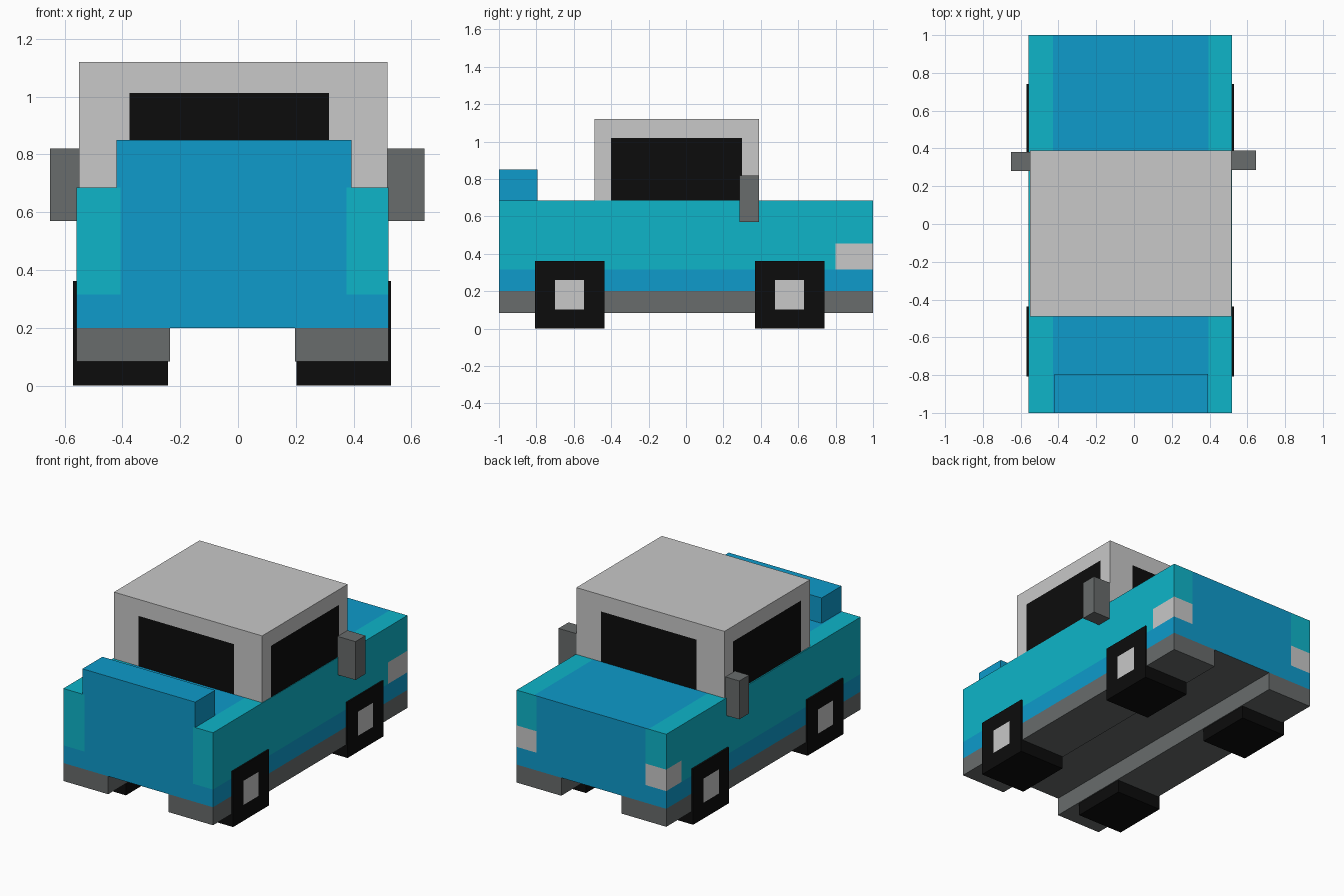
import bpy, bmesh
from mathutils import Vector

if "Cube" in bpy.data.objects:
    bpy.data.objects.remove(bpy.data.objects["Cube"])

# one material per flat colour
COLOURS = {
    "blue": (0.0044, 0.328, 0.597),
    "teal": (0.0044, 0.462, 0.584),
    "light grey": (0.578, 0.578, 0.578),
    "dark grey": (0.138, 0.149, 0.149),
    "black": (0.0037, 0.0037, 0.0037),
}
MATS = {}
for name, rgb in COLOURS.items():
    MATS[name] = bpy.data.materials.new(name)
    MATS[name].diffuse_color = (*rgb, 1)


def box(name, x, y, z, colours, cuts=((), (), ()), rule=None):
    """Box from axis ranges, sliced at the cut values, coloured by rule(centre, normal)."""
    bm = bmesh.new()
    bmesh.ops.create_cube(bm, size=1)
    for v in bm.verts:
        v.co = Vector([r[0] + (c + 0.5) * (r[1] - r[0]) for c, r in zip(v.co, (x, y, z))])
    for axis, values in enumerate(cuts):
        n = Vector((0, 0, 0))
        n[axis] = 1
        for value in values:
            bmesh.ops.bisect_plane(bm, geom=bm.verts[:] + bm.edges[:] + bm.faces[:],
                                   plane_co=n * value, plane_no=n)
    bm.normal_update()
    if rule:
        for f in bm.faces:
            f.material_index = colours.index(rule(f.calc_center_median(), f.normal))
    mesh = bpy.data.meshes.new(name)
    bm.to_mesh(mesh)
    bm.free()
    for c in colours:
        mesh.materials.append(MATS[c])
    ob = bpy.data.objects.new(name, mesh)
    bpy.context.collection.objects.link(ob)
    return ob


# body: teal sides and corners, blue middle and sill, lights at the rear corners
def body_colour(c, n):
    if n.z < -0.5:
        return "dark grey"
    if n.z > 0.5:
        return "blue" if -0.43 < c.x < 0.394 else "teal"
    if c.z < 0.315:
        return "blue"
    if abs(n.y) > 0.5:
        if -0.407 < c.x < 0.376:
            return "blue"
        return "light grey" if n.y > 0 and c.z < 0.455 else "teal"
    light_start = 0.8 if n.x > 0 else 0.845
    return "light grey" if c.y > light_start and c.z < 0.455 else "teal"


box("body", (-0.558, 0.52), (-1, 1), (0.2, 0.685),
    ["blue", "teal", "light grey", "dark grey"],
    ((-0.43, -0.407, 0.376, 0.394), (0.8, 0.845), (0.315, 0.455)), body_colour)


# cab: black windows on all four sides
def cab_colour(c, n):
    if abs(n.z) > 0.5 or c.z > (1.02 if abs(n.x) > 0.5 else 1.012):
        return "light grey"
    if abs(n.x) > 0.5:
        inside = -0.4 < c.y < 0.3
    elif n.y < 0:
        inside = -0.375 < c.x < 0.315
    else:
        inside = -0.35 < c.x < 0.338
    return "black" if inside else "light grey"


box("cab", (-0.55, 0.517), (-0.49, 0.39), (0.685, 1.12), ["light grey", "black"],
    ((-0.375, -0.35, 0.315, 0.338), (-0.4, 0.3), (1.012, 1.02)), cab_colour)

# raised block at the front end
box("front_block", (-0.42, 0.392), (-1, -0.795), (0.685, 0.85), ["blue"])

# sides: skirts, mirrors and wheels with light hubs
for side, skirt, mirror, mirror_y, wheel in (
        ("left", (-0.558, -0.235), (-0.65, -0.55), (0.28, 0.38), (-0.57, -0.242)),
        ("right", (0.198, 0.52), (0.517, 0.645), (0.287, 0.39), (0.202, 0.53))):
    box(side + "_skirt", skirt, (-1, 1), (0.083, 0.2), ["dark grey"])
    box(side + "_mirror", mirror, mirror_y, (0.57, 0.82), ["dark grey"])
    sign = -1 if side == "left" else 1
    for end, y0 in (("front", -0.807), ("rear", 0.37)):
        hub = (y0 + 0.107, y0 + 0.262)

        def wheel_colour(c, n):
            on_hub = n.x * sign > 0.5 and hub[0] < c.y < hub[1] and 0.103 < c.z < 0.26
            return "light grey" if on_hub else "black"

        box(f"{end}_{side}_wheel", wheel, (y0, y0 + 0.37), (0, 0.362),
            ["black", "light grey"], ((), hub, (0.103, 0.26)), wheel_colour)

for m in bpy.data.materials:
    if m.users and not m.is_grease_pencil:
        m.use_nodes = True
        m.node_tree.nodes["Principled BSDF"].inputs["Base Color"].default_value = m.diffuse_color
